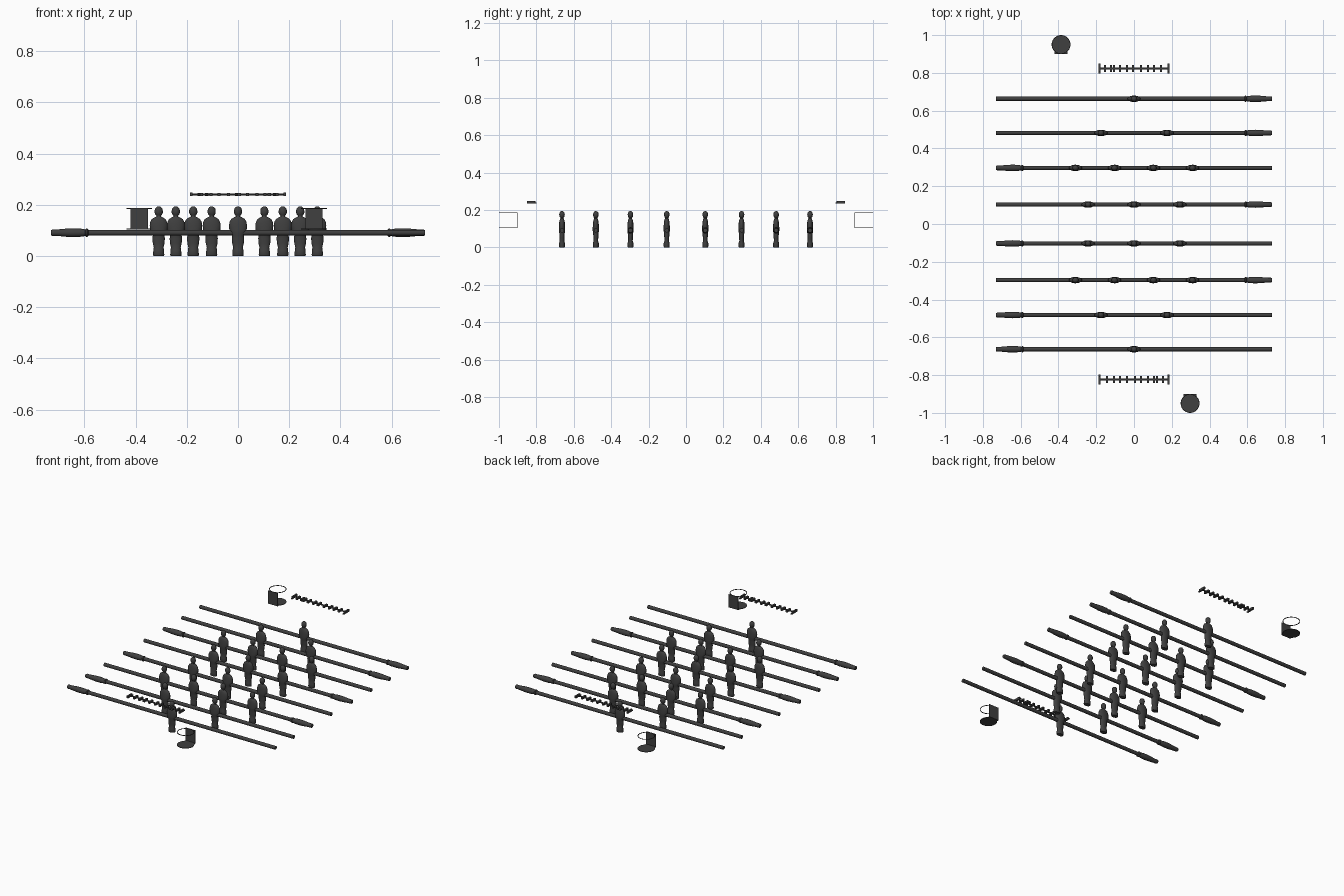
import bpy, bmesh
from math import sin, cos, pi, radians

if "Cube" in bpy.data.objects:
    bpy.data.objects.remove(bpy.data.objects["Cube"])

dark = bpy.data.materials.new("dark_grey")
dark.diffuse_color = (0.05, 0.05, 0.05, 1)
dark.use_nodes = True
dark.node_tree.nodes["Principled BSDF"].inputs["Base Color"].default_value = dark.diffuse_color


def finish(name, bm, smooth=True):
    bmesh.ops.recalc_face_normals(bm, faces=bm.faces)
    me = bpy.data.meshes.new(name)
    bm.to_mesh(me)
    bm.free()
    me.materials.append(dark)
    ob = bpy.data.objects.new(name, me)
    bpy.context.collection.objects.link(ob)
    if smooth:
        bpy.ops.object.select_all(action='DESELECT')
        ob.select_set(True)
        bpy.context.view_layer.objects.active = ob
        bpy.ops.object.shade_smooth_by_angle(angle=radians(40))
    return ob


def loft(bm, sections, n, place):
    """Capped skin through elliptical sections (t, ra, rb)."""
    rings = [[bm.verts.new(place(t, a * cos(2 * pi * i / n), b * sin(2 * pi * i / n)))
              for i in range(n)] for t, a, b in sections]
    for lo, hi in zip(rings, rings[1:]):
        for i in range(n):
            j = (i + 1) % n
            bm.faces.new((lo[i], lo[j], hi[j], hi[i]))
    bm.faces.new(rings[0])
    bm.faces.new(rings[-1])


def box(bm, lo, hi):
    vs = bmesh.ops.create_cube(bm, size=1)['verts']
    for v in vs:
        v.co = [(a + b) / 2 + c * (b - a) for a, b, c in zip(lo, hi, v.co)]


def dup(ob, name, loc, turn=0):
    o = ob.copy()
    o.name = name
    o.location = loc
    o.rotation_euler.z = turn
    bpy.context.collection.objects.link(o)
    return o


ROD_Z = 0.091
along_x = lambda t, a, b: (t, a, b)
along_z = lambda t, a, b: (a, b, t)

# player figure: feet, legs, torso with shoulders, neck, head
bm = bmesh.new()
loft(bm, [(0, .021, .014), (.004, .022, .016), (.022, .021, .016), (.034, .019, .012),
          (.05, .023, .013), (.068, .024, .014), (.08, .023, .015), (.09, .029, .017),
          (.102, .034, .017), (.12, .035, .016), (.133, .033, .015), (.144, .027, .013),
          (.151, .016, .011), (.154, .009, .009), (.158, .009, .009), (.162, .013, .012),
          (.169, .016, .014), (.177, .016, .015), (.185, .014, .013), (.191, .009, .009),
          (.194, .003, .003)], 20, along_z)
player = finish("player", bm)

# rod
bm = bmesh.new()
loft(bm, [(-.73, .011, .011), (.73, .011, .011)], 20, along_x)
rod = finish("rod", bm)

# handle grip
bm = bmesh.new()
loft(bm, [(.585, .012, .012), (.588, .016, .016), (.594, .016, .016), (.597, .013, .013),
          (.602, .014, .014), (.62, .0165, .0165), (.645, .017, .017), (.67, .016, .016),
          (.69, .014, .014), (.71, .0125, .0125), (.726, .0125, .0125), (.73, .010, .010)],
     20, along_x)
handle = finish("handle", bm)

# eight rods: y, handle side, player positions (other half by 180 degree turn)
FOUR, THREE = (-.31, -.103, .103, .31), (-.243, 0, .243)
rows = [(-.663, -1, (0,)), (-.482, -1, (-.175, .175)), (-.297, 1, FOUR), (-.103, -1, THREE)]
rows += [(-y, -s, xs) for y, s, xs in rows]
for y, side, xs in rows:
    turn = 0 if side > 0 else pi
    dup(rod, "rod", (0, y, ROD_Z))
    dup(handle, "handle", (0, y, ROD_Z), turn)
    for x in xs:
        dup(player, "player", (x, y, 0), turn)
for o in (rod, handle, player):
    bpy.data.objects.remove(o)

# score counter: end brackets, thin rail and sliding markers
bm = bmesh.new()
for s in (-1, 1):
    box(bm, (s * .182 - .005, -.018, .234), (s * .182 + .005, .026, .249))
    box(bm, (s * .182 - .005, -.026, .234), (s * .182 + .005, .026, .239))
loft(bm, [(-.18, .005, .004), (.18, .005, .004)], 12, lambda t, a, b: (t, a, b + .241))
for x in (-.153, -.122, -.106, -.074, -.037, -.005, .037, .074, .106, .143):
    box(bm, (x - .006, -.020, .235), (x + .006, .018, .247))
counter = finish("score_counter", bm, False)
counter.location.y = .824
dup(counter, "score_counter", (0, -.824, 0), pi)

# cup holder: base disc with tab, back plate, top ring
bm = bmesh.new()
loft(bm, [(.104, .05, .05), (.107, .05, .05)], 40, along_z)
box(bm, (-.034, -.05, .104), (.034, -.02, .107))
box(bm, (-.034, -.05, .104), (.034, -.047, .187))
n = 40
rings = [[bm.verts.new((r * cos(2 * pi * i / n), r * sin(2 * pi * i / n), z)) for i in range(n)]
         for r, z in ((.05, .184), (.05, .187), (.0465, .187), (.0465, .184))]
for k in range(4):
    p, q = rings[k], rings[(k + 1) % 4]
    for i in range(n):
        j = (i + 1) % n
        bm.faces.new((p[i], p[j], q[j], q[i]))
holder = finish("cup_holder", bm)
holder.location = (-.386, .95, 0)
dup(holder, "cup_holder", (.297, -.95, 0), pi)
